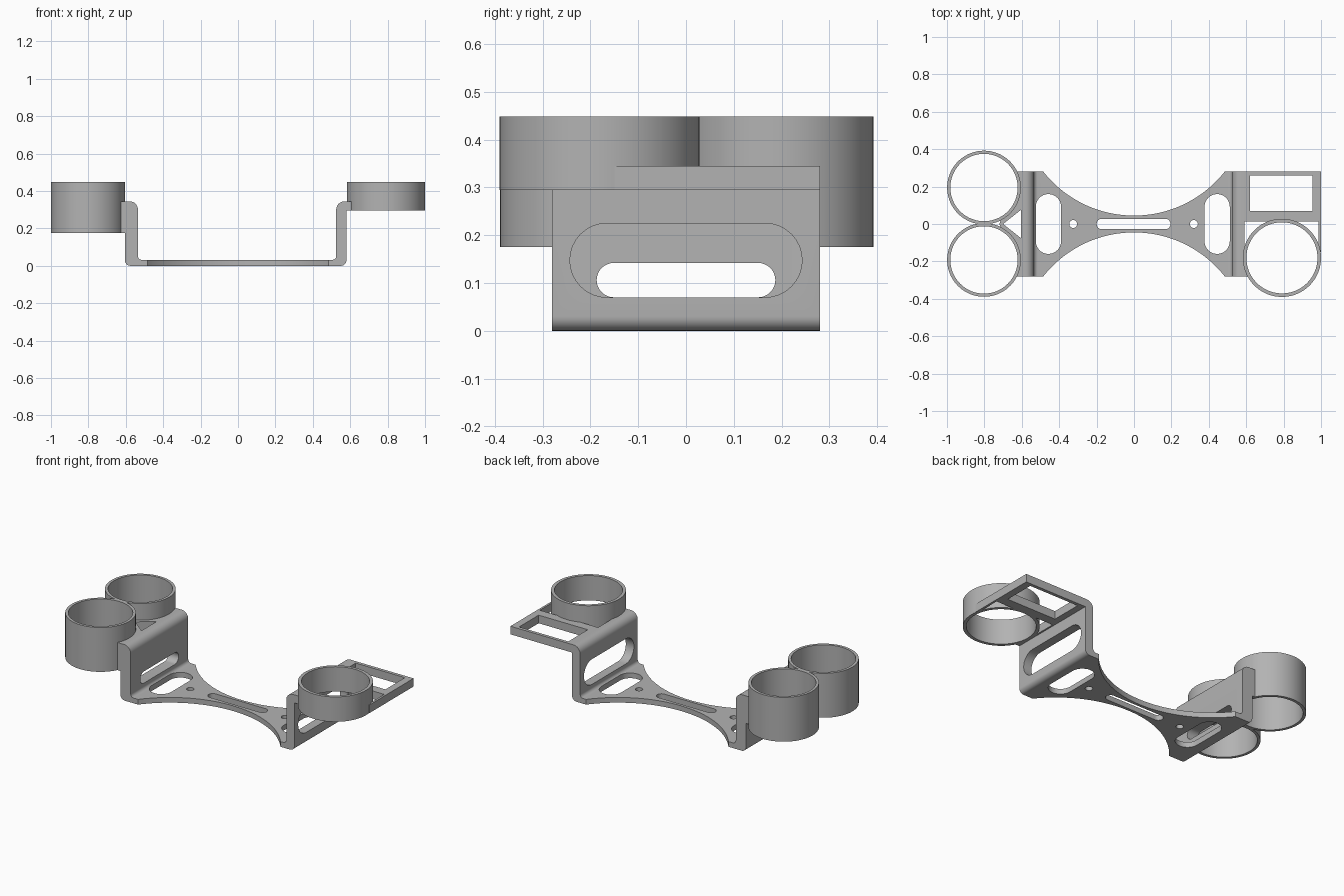
import bpy, bmesh
from math import sin, cos, pi, radians
from mathutils import Vector

cube = bpy.data.objects.get("Cube")
if cube:
    bpy.data.objects.remove(cube)

grey = bpy.data.materials.new("plain grey")
grey.use_nodes = True
grey.diffuse_color = (0.45, 0.45, 0.45, 1)
grey.node_tree.nodes["Principled BSDF"].inputs["Base Color"].default_value = (0.45, 0.45, 0.45, 1)


def prism(name, outline, axis, lo, hi):
    """Extrude a 2D outline along x, y or z from lo to hi."""
    place = {"x": lambda u, v: (lo, u, v), "y": lambda u, v: (u, lo, v), "z": lambda u, v: (u, v, lo)}[axis]
    bm = bmesh.new()
    face = bm.faces.new([bm.verts.new(place(u, v)) for u, v in outline])
    moved = bmesh.ops.extrude_face_region(bm, geom=[face])["geom"]
    shift = Vector([hi - lo if a == axis else 0 for a in "xyz"])
    bmesh.ops.translate(bm, vec=shift, verts=[g for g in moved if isinstance(g, bmesh.types.BMVert)])
    bmesh.ops.recalc_face_normals(bm, faces=bm.faces)
    mesh = bpy.data.meshes.new(name)
    bm.to_mesh(mesh)
    bm.free()
    mesh.materials.append(grey)
    obj = bpy.data.objects.new(name, mesh)
    bpy.context.collection.objects.link(obj)
    return obj


def circle(x, y, r, n=96):
    return [(x + r * cos(2 * pi * i / n), y + r * sin(2 * pi * i / n)) for i in range(n)]


def slot(x0, x1, y0, y1, n=16):
    """Stadium outline filling the given box."""
    w, h = (x1 - x0) / 2, (y1 - y0) / 2
    r = min(w, h)
    cx, cy = (x0 + x1) / 2, (y0 + y1) / 2
    start = -pi / 2 if w > h else 0
    pts = []
    for side in (1, -1):
        for i in range(n + 1):
            a = start + pi * i / n + (0 if side > 0 else pi)
            pts.append((cx + side * (w - r) + r * cos(a), cy + side * (h - r) + r * sin(a)))
    return pts


def box(x0, x1, y0, y1):
    return [(x0, y0), (x1, y0), (x1, y1), (x0, y1)]


def rounded(points, n=8):
    """Outline with right-angle corners rounded by each point's radius."""
    out = []
    for i, (x, z, r) in enumerate(points):
        p = Vector((x, z))
        if not r:
            out.append((x, z))
            continue
        a = (Vector(points[i - 1][:2]) - p).normalized() * r
        b = (Vector(points[(i + 1) % len(points)][:2]) - p).normalized() * r
        for k in range(n + 1):
            t = pi / 2 * k / n
            q = p + a * (1 - sin(t)) + b * (1 - cos(t))
            out.append((q.x, q.y))
    return out


def cut(obj, *cutters):
    """Subtract (outline, axis, lo, hi) prisms from the object."""
    helpers = []
    for spec in cutters:
        helper = prism("cutter", *spec)
        helper.hide_render = True
        mod = obj.modifiers.new("cut", "BOOLEAN")
        mod.operation, mod.solver, mod.object = "DIFFERENCE", "EXACT", helper
        helpers.append(helper)
    graph = bpy.context.evaluated_depsgraph_get()
    graph.update()
    mesh = bpy.data.meshes.new_from_object(obj.evaluated_get(graph))
    obj.modifiers.clear()
    obj.data = mesh
    for helper in helpers:
        bpy.data.objects.remove(helper)
    return obj


def bore(x, y, r):
    return (circle(x, y, r), "z", -1, 1)


# Bent strap: base, two upright walls and the short right flange
strap = prism("strap", rounded([
    (-0.605, 0, 0.03), (0.58, 0, 0.03), (0.58, 0.295, 0), (0.59, 0.295, 0), (0.59, 0.345, 0),
    (0.525, 0.345, 0.045), (0.525, 0.032, 0.02), (-0.535, 0.032, 0.02), (-0.535, 0.345, 0.045),
    (-0.605, 0.345, 0)]), "y", -0.28, 0.28)
cut(strap,
    (circle(0, 0.663, 0.618, 192), "z", -0.1, 0.5),
    (circle(0, -0.663, 0.618, 192), "z", -0.1, 0.5),
    (slot(-0.2, 0.195, -0.028, 0.028), "z", -0.1, 0.1),
    (slot(-0.525, -0.39, -0.16, 0.16), "z", -0.1, 0.1),
    (slot(0.377, 0.512, -0.16, 0.16), "z", -0.1, 0.1),
    (circle(-0.325, 0, 0.021, 32), "z", -0.1, 0.1),
    (circle(0.32, 0, 0.021, 32), "z", -0.1, 0.1),
    (slot(-0.243, 0.243, 0.07, 0.225), "x", 0.515, 0.7),
    (slot(-0.187, 0.187, 0.07, 0.142), "x", -0.7, -0.53))

# Cup rings
rings = [("rear_cup_ring", -0.802, 0.195, 0.197, 0.18, 0.175),
         ("front_cup_ring", -0.802, -0.192, 0.197, 0.18, 0.175),
         ("single_cup_ring", 0.791, -0.181, 0.209, 0.19, 0.295)]
parts = [strap]
for name, x, y, outer, inner, bottom in rings:
    ring = prism(name, circle(x, y, outer), "z", bottom, 0.448)
    parts.append(cut(ring, bore(x, y, inner)))

# Web joining the paired rings to the left wall, with a triangular opening
web = prism("ring_web", [(-0.6, -0.28), (-0.625, -0.28), (-0.65, -0.19), (-0.72, 0), (-0.65, 0.19),
                         (-0.625, 0.28), (-0.6, 0.28)], "z", 0.175, 0.345)
parts.append(cut(web, bore(-0.802, 0.195, 0.185), bore(-0.802, -0.192, 0.185),
                 ([(-0.7, 0), (-0.605, -0.075), (-0.605, 0.075)], "z", 0, 1)))

# Right tray frame with rectangular window, rail and ring gusset
tray = prism("tray_frame", box(0.59, 1, 0.013, 0.28), "z", 0.295, 0.345)
parts.append(cut(tray, (box(0.62, 0.955, 0.07, 0.26), "z", 0, 1), bore(0.791, -0.181, 0.195)))
parts.append(prism("side_rail", box(0.987, 1, -0.15, 0.013), "z", 0.295, 0.345))
gusset = prism("ring_gusset", box(0.585, 0.622, -0.28, -0.12), "z", 0.295, 0.345)
parts.append(cut(gusset, bore(0.791, -0.181, 0.195)))

# Smooth the round walls and keep the edges crisp
bpy.ops.object.select_all(action="DESELECT")
for part in parts:
    part.select_set(True)
bpy.context.view_layer.objects.active = strap
bpy.ops.object.shade_smooth_by_angle(angle=radians(30))
